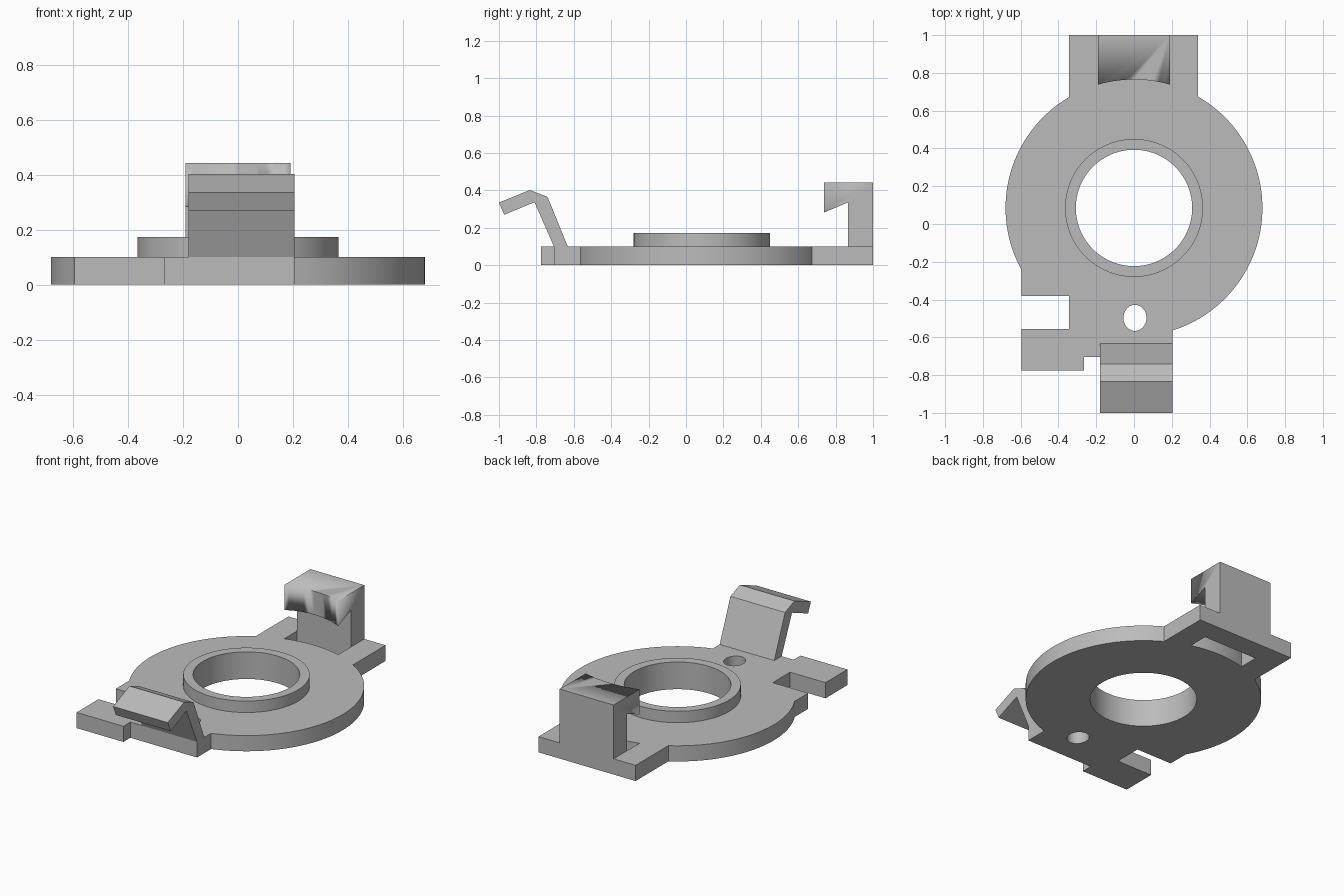
import bpy, bmesh
from math import acos, asin, cos, sin, pi, radians
from mathutils import Matrix

cube = bpy.data.objects.get("Cube")
if cube:
    bpy.data.objects.remove(cube, do_unlink=True)

grey = bpy.data.materials.new("plain grey")
grey.use_nodes = True
grey.diffuse_color = (0.5, 0.5, 0.5, 1)
grey.node_tree.nodes["Principled BSDF"].inputs["Base Color"].default_value = (0.5, 0.5, 0.5, 1)

CY = 0.085      # centre of the disc along y
R = 0.68        # disc radius
THICK = 0.1     # plate thickness


def arc(r, a0, a1, n=64, cx=0.0, cy=CY, ry=None):
    steps = [a0 + (a1 - a0) * i / n for i in range(n + 1)]
    return [(cx + r * cos(a), cy + (ry or r) * sin(a)) for a in steps]


def ring(r, n=96, **kw):
    return arc(r, 0, 2 * pi, n, **kw)[:-1]


def solid(name, loops, low, high, sideways=False):
    """Extrude an outline with holes along z, or a (y, z) outline along x."""
    curve = bpy.data.curves.new(name, "CURVE")
    curve.dimensions = "2D"
    curve.fill_mode = "BOTH"
    curve.extrude = (high - low) / 2
    for loop in loops:
        spline = curve.splines.new("POLY")
        spline.points.add(len(loop) - 1)
        for point, (u, v) in zip(spline.points, loop):
            point.co = (u, v, 0, 1)
        spline.use_cyclic_u = True
    obj = bpy.data.objects.new(name, curve)
    bpy.context.collection.objects.link(obj)
    bpy.ops.object.select_all(action="DESELECT")
    obj.select_set(True)
    bpy.context.view_layer.objects.active = obj
    bpy.ops.object.convert(target="MESH")
    obj = bpy.context.view_layer.objects.active

    mesh = obj.data
    mesh.transform(Matrix.Translation((0, 0, (low + high) / 2)))
    if sideways:
        mesh.transform(Matrix.Rotation(pi / 2, 4, "Z") @ Matrix.Rotation(pi / 2, 4, "X"))
    bm = bmesh.new()
    bm.from_mesh(mesh)
    bmesh.ops.remove_doubles(bm, verts=bm.verts, dist=0.0001)
    bmesh.ops.recalc_face_normals(bm, faces=bm.faces)
    bm.to_mesh(mesh)
    bm.free()
    mesh.materials.clear()
    mesh.materials.append(grey)
    bpy.ops.object.shade_smooth_by_angle(angle=radians(30))
    return obj


# Base plate: disc with a rear tab, a side arm and a front lip
outline = arc(R, -acos(0.205 / R), acos(0.34 / R))
outline += [(0.34, 1.0), (-0.345, 1.0)]
outline += arc(R, acos(-0.345 / R), 2 * pi - acos(-0.595 / R))
outline += [(-0.595, -0.38), (-0.345, -0.38), (-0.345, -0.555), (-0.595, -0.555),
            (-0.595, -0.775), (-0.265, -0.775), (-0.265, -0.705), (0.205, -0.705)]
half = asin(0.19 / R)
slot = arc(R, pi / 2 - half, pi / 2 + half, 16) + [(-0.19, 0.865), (0.19, 0.865)]
pin_hole = ring(0.061, 40, cx=0.005, cy=-0.497, ry=0.069)
bore = ring(0.308)
solid("base_plate", [outline, bore, slot, pin_hole], 0, THICK)

# Raised collar around the bore
solid("collar", [ring(0.365), bore], THICK, 0.173)

# Rear hook, its tip hollowed to the disc radius
hook = solid("rear_hook", [[(1.0, THICK), (1.0, 0.443), (0.70, 0.443), (0.70, 0.267),
                            (0.865, 0.335), (0.865, THICK)]], -0.19, 0.19, True)
cutter = solid("hook_cutter", [ring(R, 128)], 0.05, 0.6)
cutter.hide_render = True
cut = hook.modifiers.new("hollow", "BOOLEAN")
cut.operation = "DIFFERENCE"
cut.solver = "EXACT"
cut.object = cutter
bpy.context.view_layer.objects.active = hook
bpy.ops.object.modifier_apply(modifier=cut.name)
bpy.data.objects.remove(cutter, do_unlink=True)

# Front spring clip, a bent strip
solid("front_clip", [[(-0.632, THICK), (-0.74, 0.365), (-0.835, 0.402), (-1.0, 0.335),
                      (-0.972, 0.27), (-0.81, 0.337), (-0.706, THICK)]], -0.18, 0.205, True)
